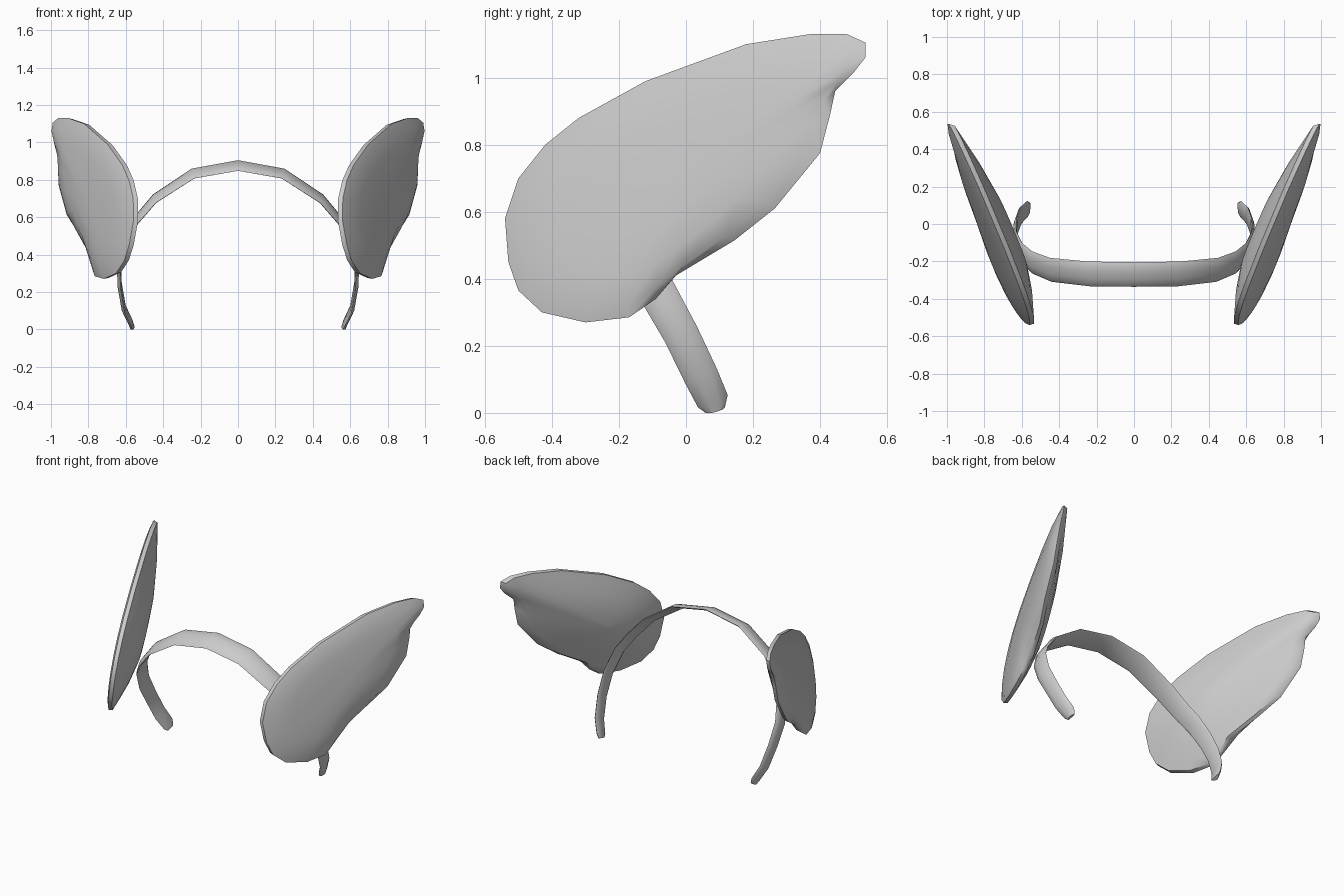
import bpy, bmesh, math
from mathutils import Vector

cube = bpy.data.objects.get("Cube")
if cube:
    bpy.data.objects.remove(cube, do_unlink=True)

grey = bpy.data.materials.new("plain grey")
grey.use_nodes = True
COLOUR = (0.6, 0.6, 0.6, 1)
grey.diffuse_color = COLOUR
grey.node_tree.nodes["Principled BSDF"].inputs["Base Color"].default_value = COLOUR


def loft(name, rings, angle):
    """Skin a list of closed rings and cap both ends."""
    bm = bmesh.new()
    rows = [[bm.verts.new(p) for p in ring] for ring in rings]
    n = len(rows[0])
    for a, b in zip(rows, rows[1:]):
        for i in range(n):
            j = (i + 1) % n
            bm.faces.new((a[i], a[j], b[j], b[i]))
    bm.faces.new(rows[0])
    bm.faces.new(rows[-1])
    bmesh.ops.recalc_face_normals(bm, faces=bm.faces)
    mesh = bpy.data.meshes.new(name)
    bm.to_mesh(mesh)
    bm.free()
    mesh.materials.append(grey)
    obj = bpy.data.objects.new(name, mesh)
    bpy.context.collection.objects.link(obj)
    bpy.ops.object.select_all(action="DESELECT")
    obj.select_set(True)
    bpy.context.view_layer.objects.active = obj
    bpy.ops.object.shade_smooth_by_angle(angle=math.radians(angle))


# Ears: side outline (y, z, inward dip of the rim), lofted across the thickness
OUTLINE = [(-.54, .58, 0), (-.5, .7, 0), (-.42, .8, 0), (-.32, .88, 0),
           (-.12, .99, 0), (.18, 1.1, 0), (.37, 1.13, 0), (.48, 1.13, 0),
           (.535, 1.105, 0), (.535, 1.06, 0), (.5, 1.015, 0), (.445, .96, .01),
           (.43, .89, .01), (.4, .775, .015), (.265, .61, .02), (.145, .515, .04),
           (-.03, .41, .045), (-.09, .34, .03), (-.17, .285, .01), (-.3, .27, 0),
           (-.43, .3, 0), (-.5, .365, 0), (-.53, .45, 0)]
CY, CZ = -.08, .66
# (scale, offset outwards) from the outer face to the inner face
LAYERS = [(.03, .042), (.35, .041), (.7, .036), (.92, .025), (1, .01),
          (.985, -.018), (.9, -.037), (.7, -.077), (.4, -.115), (.03, -.128)]


def smoothed(points, steps):
    """Round off the outline so the pinch at the tip fades towards the middle."""
    for _ in range(steps):
        points = [(points[i - 1] + 2 * p + points[(i + 1) % len(points)]) / 4
                  for i, p in enumerate(points)]
    return points


def ear(name, side):
    rings = []
    for scale, offset in LAYERS:
        ring = []
        for p in smoothed([Vector(q) for q in OUTLINE], round((1 - scale) * 10)):
            y, z = CY + (p.x - CY) * scale, CZ + (p.y - CZ) * scale
            x = .889 + .473 * y - .146 * z + offset - p.z * scale ** 3
            ring.append((side * x, y, z))
        rings.append(ring)
    loft(name, rings, 45)


ear("left_ear", 1)
ear("right_ear", -1)

# Headband: half path (x, y, z, half width) from the tip up to the crown
HALF = [(.56, .087, .008, .03), (.57, .08, .035, .048), (.606, .045, .11, .052),
        (.628, -.015, .235, .053), (.632, -.085, .36, .056), (.6, -.155, .49, .06),
        (.545, -.205, .58, .064), (.445, -.245, .698, .068), (.24, -.267, .832, .071)]
path = HALF + [(0, -.27, .875, .071)] + [(-x, y, z, w) for x, y, z, w in reversed(HALF)]
# Cross-section (across, outwards): rounded outside, flat inside
SECTION = [(-1, 0), (-.75, .01), (-.3, .016), (.3, .016), (.75, .01), (1, 0),
           (.8, -.006), (-.8, -.006)]
points = [Vector(p[:3]) for p in path]
rings = []
for i, p in enumerate(points):
    tangent = (points[min(i + 1, len(points) - 1)] - points[max(i - 1, 0)]).normalized()
    across = Vector((0, .92, .38))
    across = (across - tangent * across.dot(tangent)).normalized()
    outward = across.cross(tangent)
    if outward.dot(p - Vector((0, p.y, .3))) < 0:
        outward = -outward
    rings.append([p + across * a * path[i][3] + outward * b for a, b in SECTION])
loft("headband", rings, 50)
